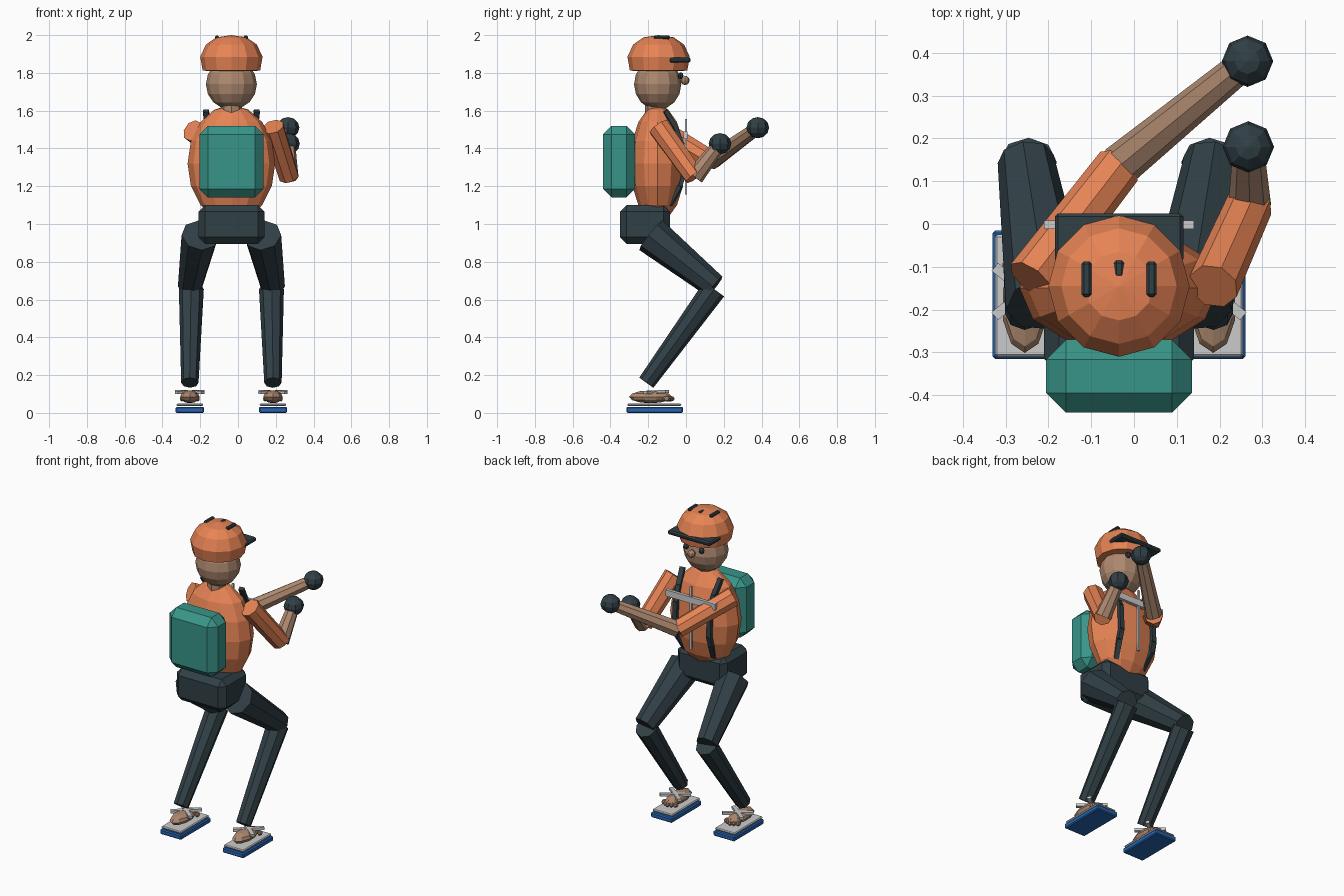
import bpy, bmesh, math
from mathutils import Vector, Matrix

if "Cube" in bpy.data.objects:
    bpy.data.objects.remove(bpy.data.objects["Cube"])

CX = -0.035  # body centre line


def mat(name, rgb):
    m = bpy.data.materials.new(name)
    m.diffuse_color = (*rgb, 1)
    m.use_nodes = True
    m.node_tree.nodes["Principled BSDF"].inputs["Base Color"].default_value = m.diffuse_color
    return m


ORANGE = mat("orange", (0.80, 0.23, 0.09))
SKIN = mat("skin", (0.42, 0.25, 0.16))
DARK = mat("dark_cloth", (0.03, 0.05, 0.06))
TEAL = mat("teal", (0.04, 0.30, 0.25))
BLUE = mat("blue", (0.02, 0.13, 0.45))
GREY = mat("light_grey", (0.55, 0.55, 0.53))


def finish(bm, name, m):
    bmesh.ops.recalc_face_normals(bm, faces=bm.faces)
    me = bpy.data.meshes.new(name)
    bm.to_mesh(me)
    bm.free()
    me.materials.append(m)
    ob = bpy.data.objects.new(name, me)
    bpy.context.collection.objects.link(ob)
    return ob


def ball(name, c, r, m, seg=12, rings=8):
    bm = bmesh.new()
    bmesh.ops.create_uvsphere(bm, u_segments=seg, v_segments=rings, radius=1,
                              matrix=Matrix.Translation(c) @ Matrix.Diagonal((*r, 1)))
    return finish(bm, name, m)


def box(name, lo, hi, m, bevel=0):
    lo, hi = Vector(lo), Vector(hi)
    bm = bmesh.new()
    bmesh.ops.create_cube(bm, size=1, matrix=Matrix.Translation((lo + hi) / 2)
                          @ Matrix.Diagonal((*(hi - lo), 1)))
    if bevel:
        bmesh.ops.bevel(bm, geom=bm.edges[:], offset=bevel, segments=1,
                        affect='EDGES', profile=0.5)
    return finish(bm, name, m)


def tube(name, a, b, r1, r2, m, seg=8):
    a, b = Vector(a), Vector(b)
    d = b - a
    rot = d.to_track_quat('Z', 'Y').to_matrix().to_4x4()
    bm = bmesh.new()
    bmesh.ops.create_cone(bm, cap_ends=True, segments=seg, radius1=r1, radius2=r2,
                          depth=d.length, matrix=Matrix.Translation((a + b) / 2) @ rot)
    return finish(bm, name, m)


def bar(name, a, b, w, t, m):
    """Flat bar from a to b: w wide sideways, t thick."""
    a, b = Vector(a), Vector(b)
    d = b - a
    rot = d.to_track_quat('Y', 'Z').to_matrix().to_4x4()
    bm = bmesh.new()
    bmesh.ops.create_cube(bm, size=1, matrix=Matrix.Translation((a + b) / 2) @ rot
                          @ Matrix.Diagonal((w, d.length, t, 1)))
    return finish(bm, name, m)


def lathe(name, c, profile, m, seg=12):
    bm = bmesh.new()
    vs = [bm.verts.new((c[0] + r, c[1], z)) for r, z in profile]
    es = [bm.edges.new(p) for p in zip(vs, vs[1:])]
    bmesh.ops.spin(bm, geom=vs + es, cent=(c[0], c[1], 0), axis=(0, 0, 1),
                   angle=2 * math.pi, steps=seg, use_merge=True)
    bmesh.ops.remove_doubles(bm, verts=bm.verts, dist=1e-4)
    return finish(bm, name, m)


# torso, hips, neck, head
ball("torso", (CX, -0.15, 1.32), (0.232, 0.145, 0.31), ORANGE)
box("hips", (CX - 0.175, -0.35, 0.895), (CX + 0.175, -0.085, 1.10), DARK, 0.035)
tube("neck", (CX, -0.16, 1.57), (CX, -0.16, 1.68), 0.058, 0.055, SKIN)
ball("head", (CX, -0.15, 1.74), (0.135, 0.125, 0.135), SKIN)
ball("nose", (CX, -0.005, 1.76), (0.024, 0.024, 0.024), SKIN, 8, 6)

# cap with visor and vents
lathe("cap", (CX, -0.145), [(0, 2.0), (0.08, 1.988), (0.135, 1.95), (0.165, 1.885),
                            (0.152, 1.812), (0, 1.805)], ORANGE)
box("visor", (CX - 0.15, -0.09, 1.855), (CX + 0.15, 0.025, 1.882), DARK, 0.008)
for dx, y0, y1 in ((-0.076, -0.17, -0.087), (0, -0.125, -0.085), (0.076, -0.17, -0.087)):
    box("cap_vent", (CX + dx - 0.012, y0, 1.978), (CX + dx + 0.012, y1, 1.997), DARK, 0.006)

# backpack, chest strap, zip
box("backpack", (CX - 0.17, -0.44, 1.14), (CX + 0.17, -0.27, 1.52), TEAL, 0.046)
box("chest_strap", (CX - 0.175, -0.012, 1.45), (CX + 0.175, 0.008, 1.49), GREY)
box("zip", (CX - 0.006, -0.006, 1.155), (CX + 0.006, 0.005, 1.555), GREY)

for s in (-1, 1):
    def P(x, y, z):
        return (CX + s * x, y, z)

    ball("eye", P(0.055, -0.028, 1.785), (0.018, 0.014, 0.018), DARK, 8, 6)

    # shoulder straps over the chest
    pts = [(0.135, -0.11, 1.60), (0.125, -0.055, 1.51), (0.12, -0.02, 1.42),
           (0.12, -0.012, 1.26), (0.12, -0.03, 1.20), (0.10, -0.085, 1.10)]
    for a, b in zip(pts, pts[1:]):
        bar("shoulder_strap", P(*a), P(*b), 0.03, 0.022, DARK)

    # bent legs
    tube("thigh", P(0.165, -0.185, 0.94), P(0.218, 0.152, 0.67), 0.10, 0.066, DARK)
    tube("shin", P(0.212, 0.148, 0.655), P(0.22, -0.21, 0.16), 0.066, 0.046, DARK)

    # sandal, foot, toes, straps
    fx = 0.22
    box("sandal_sole", P(fx - s * 0.075, -0.315, 0) if s > 0 else (CX - fx - 0.075, -0.315, 0),
        (CX + s * fx + 0.075, -0.015, 0.032), BLUE, 0.006)
    box("sandal_footbed", (CX + s * fx - 0.07, -0.31, 0.036),
        (CX + s * fx + 0.07, -0.025, 0.05), GREY, 0.005)
    ball("foot", P(fx, -0.188, 0.085), (0.054, 0.113, 0.034), SKIN, 10, 6)
    for i in range(5):
        dx = (i - 2) * 0.021
        ball("toe", P(fx + dx, -0.082 - abs(dx) * 0.5, 0.075), (0.012, 0.022, 0.015), SKIN, 6, 4)
    bar("sandal_strap", P(fx - 0.07, -0.215, 0.108), P(fx + 0.07, -0.10, 0.114), 0.024, 0.016, GREY)
    bar("sandal_strap", P(fx + 0.07, -0.215, 0.108), P(fx - 0.07, -0.10, 0.114), 0.024, 0.016, GREY)

# arms: shoulder, elbow, hand
for side, sh, el, ha in (
        ("left", (-0.24, -0.13, 1.495), (-0.035, 0.135, 1.335), (0.265, 0.38, 1.51)),
        ("right", (0.185, -0.145, 1.515), (0.27, 0.045, 1.25), (0.267, 0.18, 1.425))):
    tube(side + "_sleeve", sh, el, 0.06, 0.055, ORANGE)
    tube(side + "_forearm", el, ha, 0.05, 0.036, SKIN)
    ball(side + "_glove", ha, (0.06, 0.06, 0.056), DARK, 8, 6)
